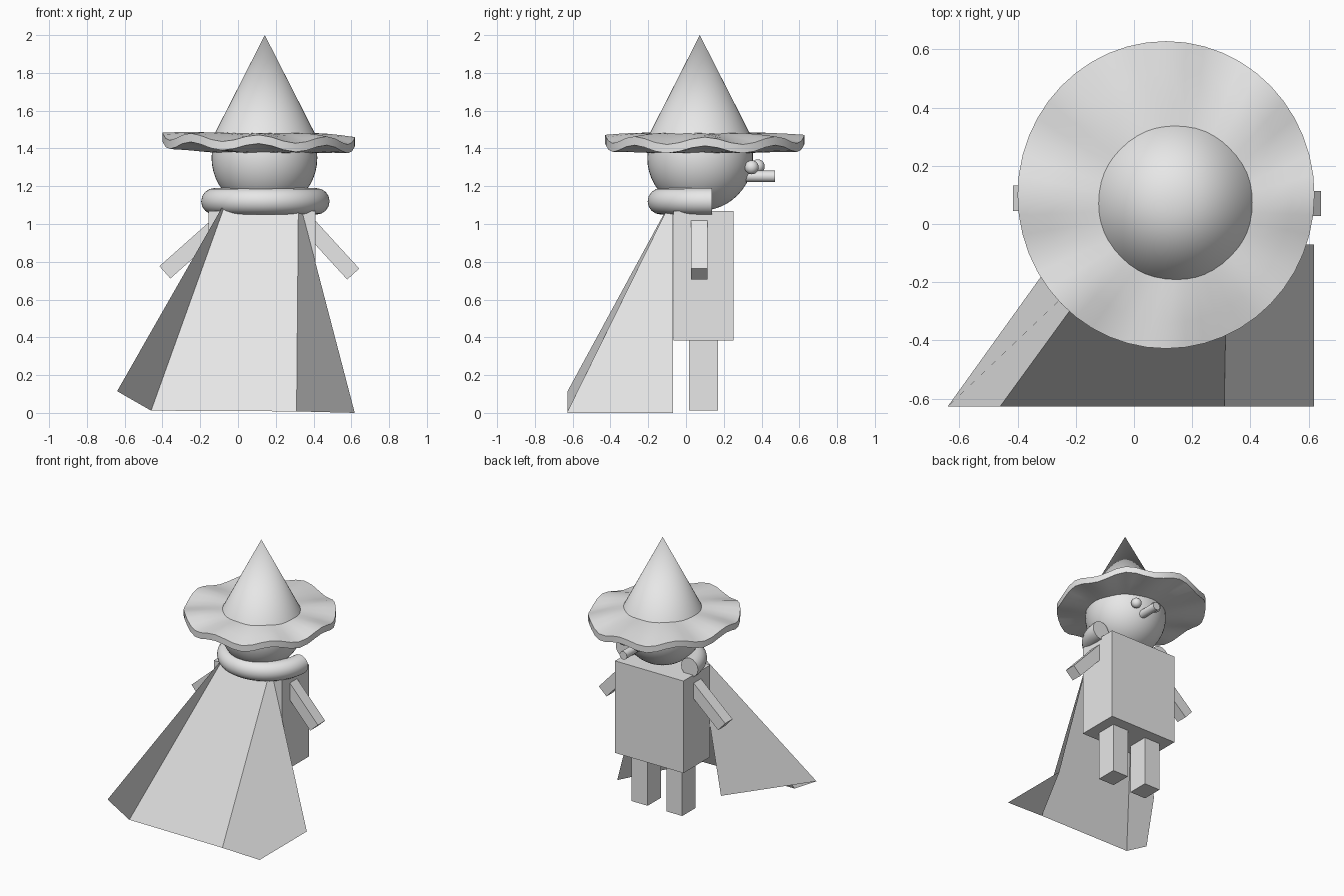
import bpy, bmesh, math
from mathutils import Vector

if "Cube" in bpy.data.objects:
    bpy.data.objects.remove(bpy.data.objects["Cube"])

grey = bpy.data.materials.new("plain_grey")
grey.diffuse_color = (0.8, 0.8, 0.8, 1)
grey.use_nodes = True
grey.node_tree.nodes["Principled BSDF"].inputs["Base Color"].default_value = grey.diffuse_color


def make(name, bm, smooth=None):
    me = bpy.data.meshes.new(name)
    bm.to_mesh(me)
    bm.free()
    ob = bpy.data.objects.new(name, me)
    bpy.context.collection.objects.link(ob)
    me.materials.append(grey)
    if smooth is not None:
        bpy.ops.object.select_all(action='DESELECT')
        ob.select_set(True)
        bpy.context.view_layer.objects.active = ob
        if smooth >= 180:
            bpy.ops.object.shade_smooth()
        else:
            bpy.ops.object.shade_smooth_by_angle(angle=math.radians(smooth))
    return ob


def box(name, lo, hi):
    bm = bmesh.new()
    bmesh.ops.create_cube(bm, size=1)
    for v in bm.verts:
        v.co = [(a + b) / 2 + c * (b - a) for a, b, c in zip(lo, hi, v.co)]
    return make(name, bm)


def limb(name, a, b, width):
    a, b = Vector(a), Vector(b)
    bm = bmesh.new()
    bmesh.ops.create_cube(bm, size=1)
    bmesh.ops.scale(bm, vec=(width, width, (b - a).length), verts=bm.verts)
    ob = make(name, bm)
    ob.location = (a + b) / 2
    ob.rotation_euler = (0, math.atan2(b.x - a.x, b.z - a.z), 0)
    return ob


def ball(name, pos, r, segs):
    bm = bmesh.new()
    bmesh.ops.create_uvsphere(bm, u_segments=segs, v_segments=segs // 2, radius=r)
    bmesh.ops.translate(bm, vec=pos, verts=bm.verts)
    return make(name, bm, 180)


def bridge(bm, rows, closed):
    for a, b in zip(rows, rows[1:]):
        n = len(a)
        for i in range(n):
            j = (i + 1) % n
            bm.faces.new((a[i], b[i], b[j], a[j]))
    if not closed:
        bm.faces.new(rows[0])
        bm.faces.new(rows[-1])
    bmesh.ops.recalc_face_normals(bm, faces=bm.faces)


# Body, legs and arms
box("body", (-0.155, -0.065, 0.382), (0.41, 0.252, 1.07))
for side, x in (("left", -0.022), ("right", 0.264)):
    box(side + "_leg", (x - 0.066, 0.015, 0.012), (x + 0.066, 0.17, 0.39))
limb("left_arm", (-0.387, 0.088, 0.744), (-0.09, 0.088, 1.008), 0.087)
limb("right_arm", (0.61, 0.07, 0.735), (0.34, 0.07, 1.03), 0.086)

# Head, eyes and nose (the face looks backwards, away from the cape)
ball("head", (0.14, 0.075, 1.35), 0.28, 48)
ball("left_eye", (0.125, 0.38, 1.305), 0.037, 20)
ball("right_eye", (0.27, 0.348, 1.30), 0.037, 20)
bm = bmesh.new()
bmesh.ops.create_cone(bm, cap_ends=True, segments=20, radius1=0.03, radius2=0.03, depth=0.19)
nose = make("nose", bm, 40)
nose.location = (0.19, 0.375, 1.252)
nose.rotation_euler = (math.radians(90), 0, 0)

# Hat cone with a shared smooth tip
bm = bmesh.new()
bmesh.ops.create_cone(bm, cap_ends=False, segments=48, radius1=0.275, radius2=0, depth=0.54)
bmesh.ops.remove_doubles(bm, verts=bm.verts, dist=1e-4)
bmesh.ops.translate(bm, vec=(0.142, 0.073, 1.73), verts=bm.verts)
make("hat_cone", bm, 180)

# Wavy hat brim: thick near the cone, thin at the rim
N = 48
rings = [(0.24, 1.482, 0.0), (0.33, 1.477, 0.3), (0.42, 1.466, 0.65), (0.515, 1.452, 1.0),
         (0.515, 1.406, 1.0), (0.42, 1.396, 0.6), (0.33, 1.384, 0.25), (0.24, 1.375, 0.0)]
bm = bmesh.new()
rows = []
for r, z, w in rings:
    cx, cy = 0.14 - 0.03 * w, 0.073 + 0.027 * w
    row = []
    for i in range(N):
        t = 2 * math.pi * i / N
        dz = w * (0.02 * math.cos(8 * t) - 0.012 * math.cos(t))
        row.append(bm.verts.new((cx + (r - 0.005 * w) * math.cos(t),
                                 cy + (r + 0.013 * w) * math.sin(t), z + dz)))
    rows.append(row)
bridge(bm, rows + rows[:1], True)
make("hat_brim", bm, 35)

# Scarf: half ring with capped ends
bm = bmesh.new()
K, M = 36, 16
rows = []
for k in range(K + 1):
    t = math.pi + math.pi * k / K
    row = []
    for m in range(M):
        p = 2 * math.pi * m / M
        r = 0.27 + 0.07 * math.cos(p)
        row.append(bm.verts.new((0.145 + r * math.cos(t), 0.137 + r * math.sin(t),
                                 1.12 + 0.07 * math.sin(p))))
    rows.append(row)
bridge(bm, rows, False)
make("scarf", bm, 40)

# Cape: middle panel and two folded side panels
bm = bmesh.new()
top_l, top_r, low_l, low_r, tip_l, tip_r, back_l, back_r = [bm.verts.new(c) for c in (
    (-0.055, -0.07, 1.14), (0.32, -0.07, 1.14),
    (-0.46, -0.627, 0.012), (0.31, -0.627, 0.008),
    (-0.64, -0.627, 0.115), (0.618, -0.627, 0.0),
    (-0.24, -0.07, 0.112), (0.618, -0.07, 0.0))]
bm.faces.new((low_l, low_r, top_r, top_l))
bm.faces.new((low_r, tip_r, back_r, top_r))
bm.faces.new((low_l, top_l, back_l, tip_l))
make("cape", bm)
